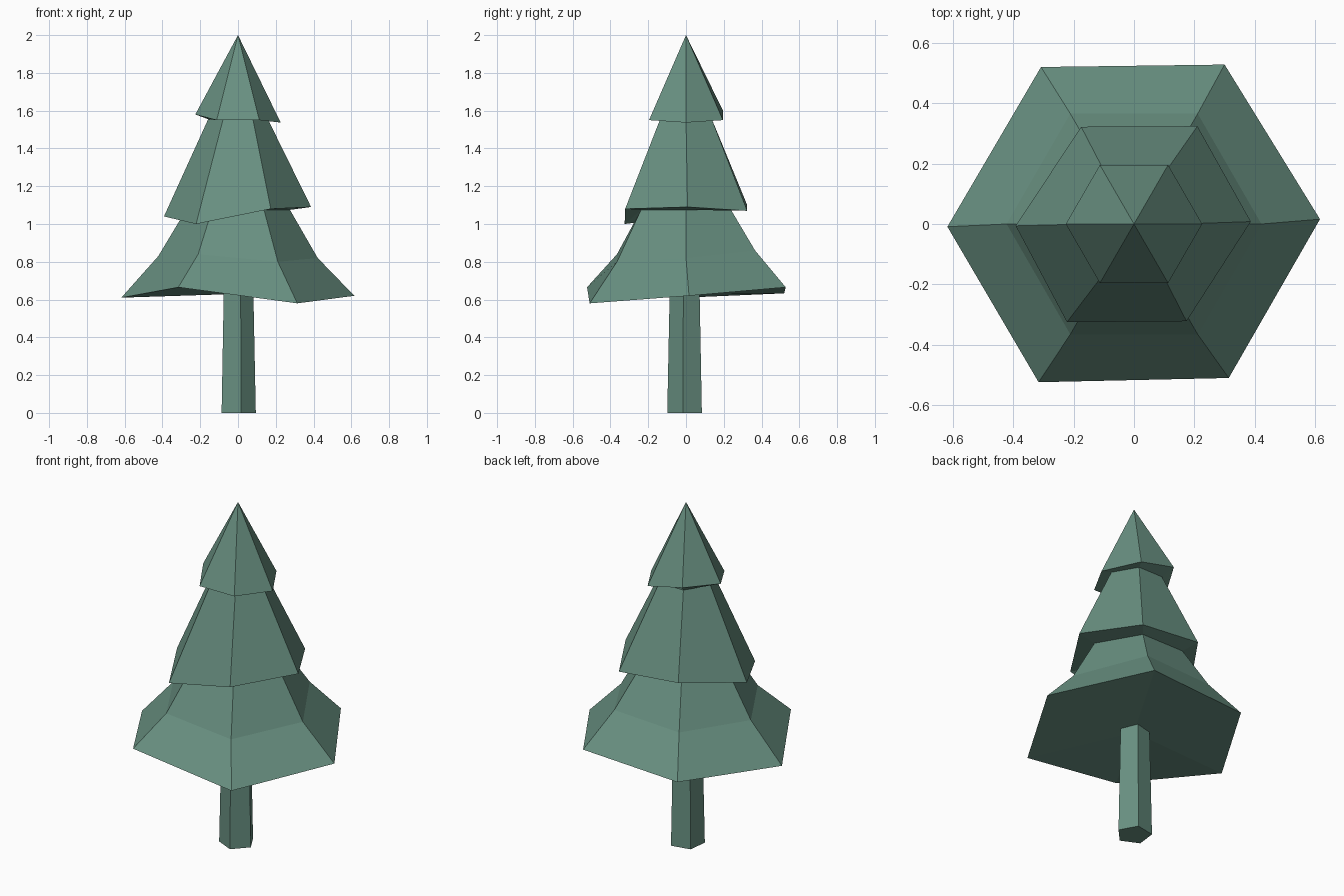
import bpy, bmesh
from math import cos, sin, radians

if "Cube" in bpy.data.objects:
    bpy.data.objects.remove(bpy.data.objects["Cube"])

green = bpy.data.materials.new("muted_green")
green.diffuse_color = (0.14, 0.28, 0.22, 1)
green.use_nodes = True
green.node_tree.nodes["Principled BSDF"].inputs["Base Color"].default_value = green.diffuse_color


def ring(radius, heights, sides=6, turn=0, offset=(0, 0)):
    """Polygon of points, one height per corner, counter-clockwise from +x."""
    if not isinstance(heights, (list, tuple)):
        heights = [heights] * sides
    pts = []
    for i, z in enumerate(heights):
        a = radians(turn + 360 * i / sides)
        pts.append((offset[0] + radius * cos(a), offset[1] + radius * sin(a), z))
    return pts


def loft(name, rings):
    """Flat-sided skin through rings; a single-point ring makes a fan."""
    bm = bmesh.new()
    loops = [[bm.verts.new(p) for p in r] for r in rings]
    for lo, hi in zip(loops, loops[1:]):
        n = max(len(lo), len(hi))
        for i in range(n):
            j = (i + 1) % n
            if len(lo) == 1:
                bm.faces.new((lo[0], hi[j], hi[i]))
            elif len(hi) == 1:
                bm.faces.new((lo[i], lo[j], hi[0]))
            else:
                bm.faces.new((lo[i], lo[j], hi[j], hi[i]))
    mesh = bpy.data.meshes.new(name)
    bm.to_mesh(mesh)
    bm.free()
    mesh.materials.append(green)
    obj = bpy.data.objects.new(name, mesh)
    bpy.context.collection.objects.link(obj)
    return obj


# Shared rings where one tier meets the underside of the next
low_neck = ring(0.275, 1.075)
high_neck = ring(0.158, 1.555)

# Trunk: tapered five-sided post
loft("trunk", [[(0, 0, 0)],
               ring(0.097, 0, 5, -79, (-0.002, -0.004)),
               ring(0.084, 0.635, 5, -79, (-0.002, -0.004))])

# Lower foliage: uneven, flared skirt with closed underside
skirt = [(0.616, 0.016, 0.62), (0.30, 0.528, 0.665), (-0.308, 0.52, 0.633),
         (-0.618, -0.009, 0.61), (-0.316, -0.524, 0.665), (0.314, -0.51, 0.58)]
loft("lower_foliage", [[(0, 0, 0.63)], skirt,
                       ring(0.422, [0.82, 0.86, 0.84, 0.83, 0.84, 0.80]),
                       low_neck])

# Middle foliage: steep tier with ragged hem
hem = [(0.387, 0.008, 1.09), (0.21, 0.324, 1.07), (-0.175, 0.322, 1.105),
       (-0.392, -0.006, 1.04), (-0.222, -0.325, 1.0), (0.174, -0.322, 1.08)]
loft("middle_foliage", [low_neck, hem, high_neck])

# Top foliage: pointed cap
loft("top_foliage", [high_neck,
                     ring(0.226, [1.537, 1.55, 1.60, 1.58, 1.55, 1.55]),
                     [(0, 0, 2.0)]])
